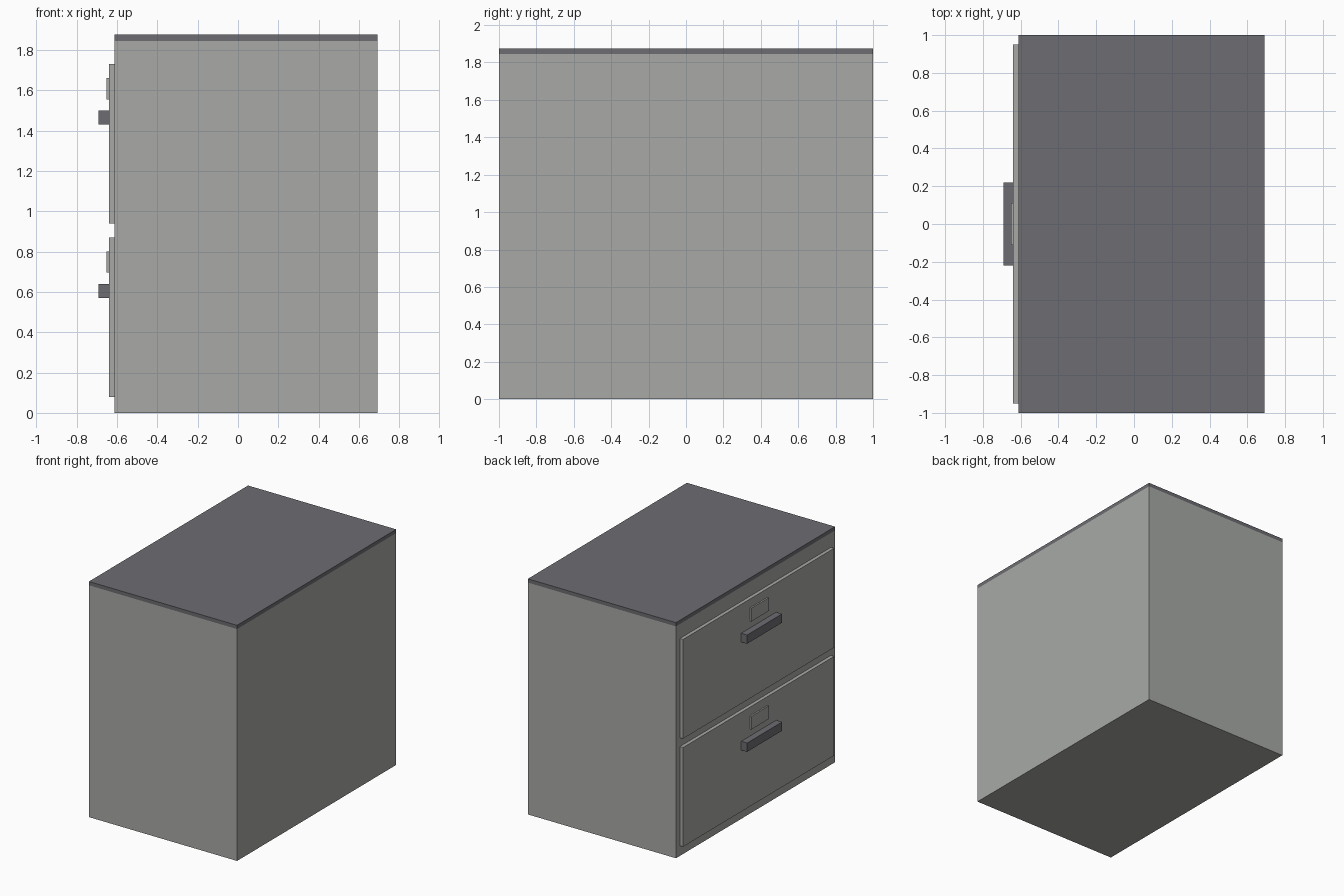
import bpy

default = bpy.data.objects.get("Cube")
if default:
    bpy.data.objects.remove(default, do_unlink=True)


def material(name, rgb):
    mat = bpy.data.materials.new(name)
    mat.use_nodes = True
    colour = (*rgb, 1.0)
    mat.diffuse_color = colour
    mat.node_tree.nodes["Principled BSDF"].inputs["Base Color"].default_value = colour
    return mat


def box(name, xs, ys, zs, mat):
    """Box spanning the given (low, high) range on each axis."""
    spans = (xs, ys, zs)
    bpy.ops.mesh.primitive_cube_add(size=1, location=[(a + b) / 2 for a, b in spans])
    obj = bpy.context.object
    obj.name = name
    obj.scale = [b - a for a, b in spans]
    bpy.ops.object.transform_apply(location=False, rotation=False, scale=True)
    obj.data.materials.append(mat)
    return obj


grey = material("light grey metal", (0.392, 0.402, 0.381))
dark = material("dark grey", (0.153, 0.150, 0.165))

# Cabinet body and its thin worktop
BODY_X, PANEL_X = -0.612, -0.64
box("cabinet_body", (BODY_X, 0.692), (-1, 1), (0, 1.845), grey)
box("cabinet_top", (BODY_X, 0.692), (-1, 1), (1.845, 1.875), dark)

# Two identical drawers, each with a pull handle and a label holder
for name, z in (("lower", 0.08), ("upper", 0.94)):
    box(name + "_drawer_front", (PANEL_X, BODY_X), (-0.95, 0.95), (z, z + 0.79), grey)
    box(name + "_handle", (-0.692, PANEL_X), (-0.22, 0.22), (z + 0.49, z + 0.56), dark)
    box(name + "_label_holder", (-0.652, PANEL_X), (-0.11, 0.11), (z + 0.615, z + 0.72), grey)
